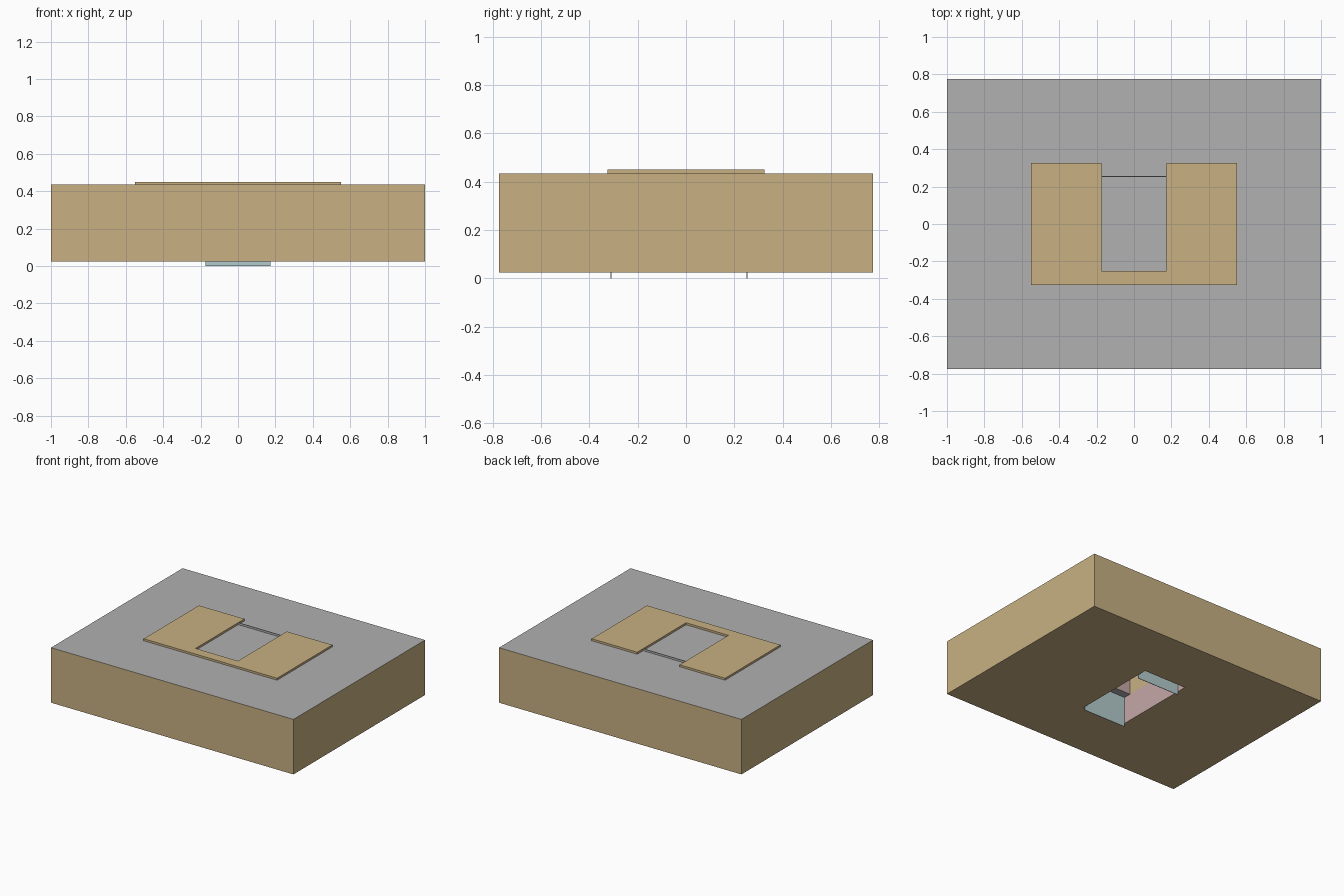
import bpy
import bmesh

cube = bpy.data.objects.get("Cube")
if cube:
    bpy.data.objects.remove(cube, do_unlink=True)


def material(name, rgb):
    m = bpy.data.materials.new(name)
    m.use_nodes = True
    m.diffuse_color = (*rgb, 1)
    m.node_tree.nodes["Principled BSDF"].inputs["Base Color"].default_value = (*rgb, 1)
    return m


tan = material("tan", (0.58, 0.44, 0.23))
gray = material("gray", (0.44, 0.44, 0.44))
pink = material("pink", (0.57, 0.39, 0.39))
blue = material("pale blue", (0.45, 0.60, 0.61))


def prism(name, outline, z0, z1, *mats):
    """Extrude a flat outline from z0 up to z1."""
    bm = bmesh.new()
    face = bm.faces.new([bm.verts.new((x, y, z0)) for x, y in outline])
    new = bmesh.ops.extrude_face_region(bm, geom=[face])["geom"]
    top = [v for v in new if isinstance(v, bmesh.types.BMVert)]
    bmesh.ops.translate(bm, verts=top, vec=(0, 0, z1 - z0))
    bmesh.ops.recalc_face_normals(bm, faces=bm.faces)
    mesh = bpy.data.meshes.new(name)
    bm.to_mesh(mesh)
    bm.free()
    ob = bpy.data.objects.new(name, mesh)
    bpy.context.collection.objects.link(ob)
    for m in mats:
        mesh.materials.append(m)
    return ob


def box(name, half_x, y0, y1, z0, z1, *mats):
    outline = [(-half_x, y0), (half_x, y0), (half_x, y1), (-half_x, y1)]
    return prism(name, outline, z0, z1, *mats)


BOTTOM, TOP, STEP = 0.025, 0.435, 0.227
GAP = 0.175

# Main block with a stepped pocket cut up from the underside
body = box("body", 1, -0.775, 0.775, BOTTOM, TOP, tan, gray, pink)
cutters = [box("lower_pocket_cutter", GAP, -0.325, 0.325, -0.05, STEP),
           box("upper_pocket_cutter", GAP, -0.25, 0.25, 0.1, 0.425)]
bpy.context.view_layer.objects.active = body
for cutter in cutters:
    mod = body.modifiers.new("pocket", "BOOLEAN")
    mod.operation = "DIFFERENCE"
    mod.solver = "EXACT"
    mod.object = cutter
    bpy.ops.object.modifier_apply(modifier=mod.name)
    bpy.data.objects.remove(cutter, do_unlink=True)

# Gray top and ceilings, pink lower pocket walls and inner front wall
for p in body.data.polygons:
    c, n = p.center, p.normal
    p.material_index = 0
    if n.z > 0.5 or (n.z < -0.5 and c.z > BOTTOM + 0.05):
        p.material_index = 1
    elif abs(n.z) < 0.5 and abs(c.x) < 0.5 and abs(c.y) < 0.5:
        if c.z < STEP or abs(n.y) > 0.5:
            p.material_index = 2

# Raised U-shaped panel, open at the back
prism("raised_panel",
      [(-0.55, -0.325), (0.55, -0.325), (0.55, 0.325), (GAP, 0.325),
       (GAP, -0.25), (-GAP, -0.25), (-GAP, 0.325), (-0.55, 0.325)],
      TOP, 0.45, tan)

# Thin upright plates hanging below the block, and the lip above it
for name, y in (("front_plate", -0.31), ("back_plate", 0.252)):
    box(name, GAP, y - 0.002, y + 0.002, 0, STEP, blue)
box("top_lip", GAP, 0.252, 0.256, TOP, 0.45, gray)
